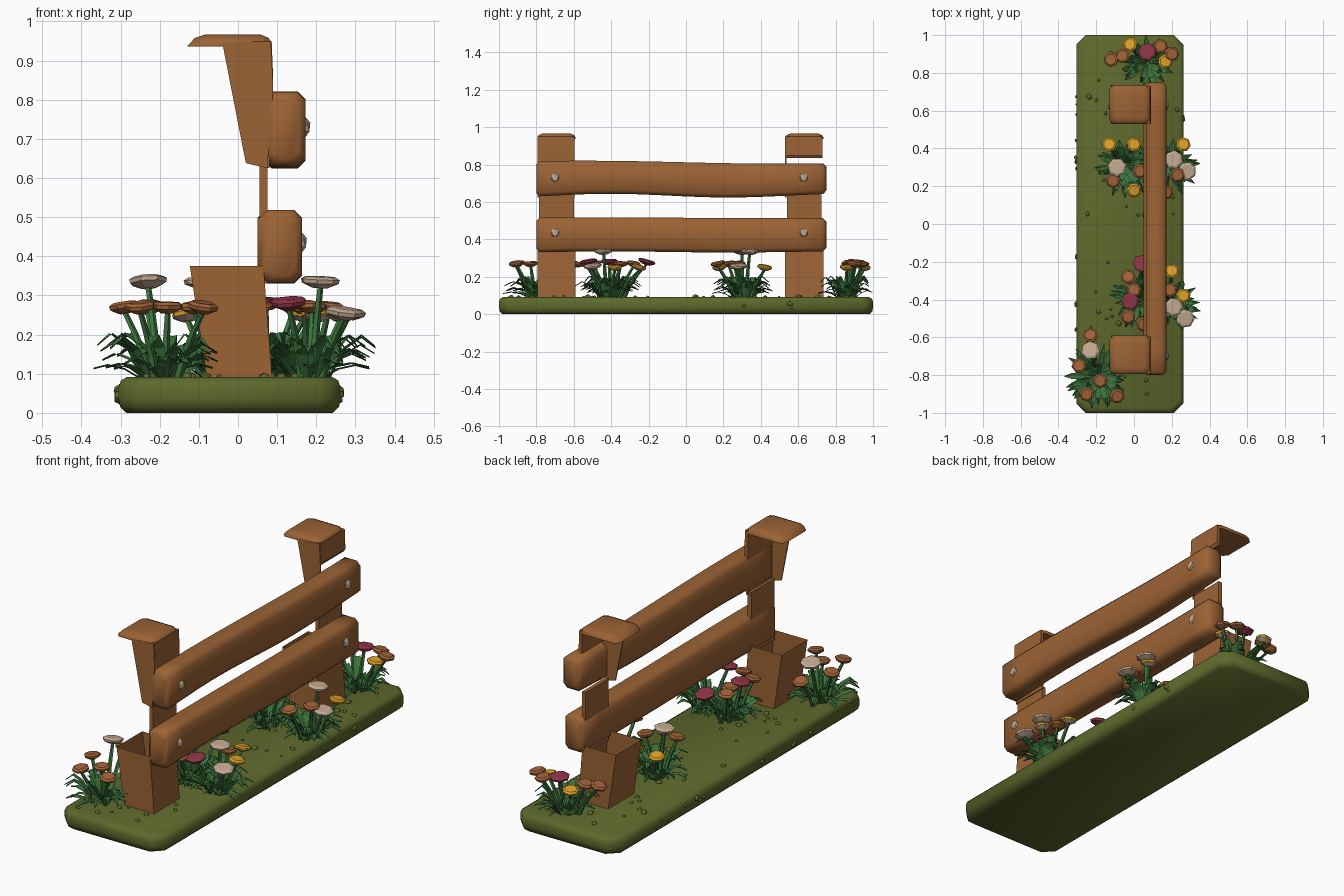
import bpy, bmesh, math, random
from mathutils import Vector, Matrix

random.seed(7)
if "Cube" in bpy.data.objects:
    bpy.data.objects.remove(bpy.data.objects["Cube"], do_unlink=True)


def material(name, r, g, b):
    m = bpy.data.materials.new(name)
    m.use_nodes = True
    m.diffuse_color = (r, g, b, 1)
    m.node_tree.nodes["Principled BSDF"].inputs["Base Color"].default_value = (r, g, b, 1)
    return m


WOOD = material("wood", .33, .125, .035)
MOSS = material("moss", .11, .14, .025)
LEAF = material("leaf green", .045, .17, .045)
RUST = material("rust petal", .36, .125, .04)
CREAM = material("cream petal", .56, .41, .29)
PLUM = material("plum petal", .27, .035, .06)
GOLD = material("gold petal", .72, .36, .02)


def finish(name, bm, mats, angle=35):
    bmesh.ops.recalc_face_normals(bm, faces=bm.faces)
    me = bpy.data.meshes.new(name)
    bm.to_mesh(me)
    bm.free()
    for m in mats:
        me.materials.append(m)
    ob = bpy.data.objects.new(name, me)
    bpy.context.collection.objects.link(ob)
    if angle:
        bpy.ops.object.select_all(action='DESELECT')
        ob.select_set(True)
        bpy.context.view_layer.objects.active = ob
        bpy.ops.object.shade_smooth_by_angle(angle=math.radians(angle))


def loft(bm, rings, caps=(True, True)):
    """Skin closed rings of points, optionally capping the ends."""
    vs = [[bm.verts.new(p) for p in r] for r in rings]
    n = len(vs[0])
    faces = [bm.faces.new((a[i], a[(i + 1) % n], b[(i + 1) % n], b[i]))
             for a, b in zip(vs, vs[1:]) for i in range(n)]
    ends = [bm.faces.new(r) for r, c in zip((vs[0], vs[-1]), caps) if c]
    return faces, ends


def circle(n, r, z=0):
    return [Vector((r * math.cos(k * math.tau / n), r * math.sin(k * math.tau / n), z)) for k in range(n)]


def chamfered(u0, u1, v0, v1, c):
    """Rectangle outline with cut corners."""
    return [(u0 + c, v0), (u1 - c, v0), (u1, v0 + c), (u1, v1 - c),
            (u1 - c, v1), (u0 + c, v1), (u0, v1 - c), (u0, v0 + c)]


def plate(name, outline, y0, y1):
    """Extrude an x-z outline along y."""
    bm = bmesh.new()
    loft(bm, [[(x, y, z) for x, z in outline] for y in (y0, y1)])
    finish(name, bm, [WOOD])


# Mossy ground slab with rounded edges
bm = bmesh.new()
loft(bm, [[(x, y, z) for x, y in chamfered(-.305 + i, .262 - i, -1 + i, 1 - i, .05)]
          for z, i in ((0, .02), (.015, .004), (.035, 0), (.065, 0), (.083, .006), (.092, .022))])
finish("ground", bm, [MOSS], 50)

# Small lumps on top of the ground and along its sides
bm = bmesh.new()
for i in range(75):
    s = random.uniform(.008, .02)
    if i < 60:
        p = (random.uniform(-.26, .23), random.uniform(-.94, .94), .092)
    else:
        p = (random.choice((-.302, .258)), random.uniform(-.85, .85), random.uniform(.03, .06))
    bmesh.ops.create_icosphere(bm, subdivisions=1, radius=s, matrix=Matrix.Translation(p)
                               @ Matrix.Rotation(random.random() * 3, 4, 'Z')
                               @ Matrix.Diagonal((.75, 1, .8, 1)))
finish("moss_lumps", bm, [MOSS], 50)


# Broken posts: hollow stump, thin backing, side wedge and overhanging cap
def post(tag, y0, y1, back_z):
    bm = bmesh.new()
    loft(bm, [[(x0, y0, z), (x1, y0, z), (x1, y1, z), (x0, y1, z)]
              for x0, x1, z in ((-.078, .088, .08), (-.123, .065, .375))], (True, False))
    finish(tag + "_stump", bm, [WOOD])
    plate(tag + "_backing", [(.055, .33), (.075, .33), (.075, .64), (.055, .64)], y0 + .01, y1 - .01)
    plate(tag + "_upper_backing", [(.07, back_z), (.08, back_z), (.09, .85), (.086, .95), (.07, .95)],
          y0 + .005, y1 - .005)
    plate(tag + "_side_wedge", [(.02, .638), (.075, .625), (.09, .83), (.084, .95), (-.04, .945)],
          y0, y0 + .006)
    bm = bmesh.new()
    loft(bm, [[(x, y, z) for x, y in chamfered(-.13 + a, .086 - b, y0 + b, y1 - b, .02)]
              for z, a, b in ((.936, 0, 0), (.945, .008, 0), (.958, .02, .008), (.966, .045, .028))])
    finish(tag + "_cap", bm, [WOOD], 50)


post("front_post", -.795, -.59, .625)
post("rear_post", .53, .735, .835)


# Wavy rails with softened ends
def rail(name, x0, x1, low, high, wave):
    start, end, soft = -.8, .75, .018
    ys = [start, start + soft] + [start + (end - start) * k / 12 for k in range(1, 12)] + [end - soft, end]
    rings = []
    for y in ys:
        t = soft if y in (start, end) else 0
        lo = low + wave * math.cos(5 * (y + .4))
        hi = high + wave * .8 * math.cos(3 * (y + .55))
        rings.append([(x, y, z) for x, z in chamfered(x0 + t, x1 - t, lo + t, hi - t, .02)])
    bm = bmesh.new()
    loft(bm, rings)
    finish(name, bm, [WOOD], 50)


rail("upper_rail", .066, .172, .634, .813, .01)
rail("lower_rail", .05, .163, .333, .516, .003)

# Pale nail heads on the rails
bm = bmesh.new()
for y in (-.7, .63):
    for x, z in ((.172, .73), (.163, .435)):
        bmesh.ops.create_icosphere(bm, subdivisions=1, radius=.026, matrix=Matrix.Translation((x, y, z))
                                   @ Matrix.Diagonal((.55, .9, 1, 1)))
finish("nail_heads", bm, [CREAM], 0)


def leaf(bm, base, ang, reach, height, width):
    """Folded blade that rises, then droops outward."""
    out = Vector((math.cos(ang), math.sin(ang), 0))
    side = Vector((-out.y, out.x, 0))
    prev = None
    for t, w in ((0, .6), (.35, 1), (.7, .8), (1, .08)):
        c = base + out * reach * t + Vector((0, 0, height * math.sin(t * 2.3)))
        row = [bm.verts.new(c + side * width * w * s + Vector((0, 0, abs(s) * .25 * width)))
               for s in (-.5, 0, .5)]
        if prev:
            for i in (0, 1):
                bm.faces.new((prev[i], prev[i + 1], row[i + 1], row[i]))
        prev = row


def stem(bm, a, b):
    """Tapered five-sided stalk bending from a to b."""
    rings = []
    for t in (0, .35, .7, 1):
        c = a.lerp(b, t ** 1.4)
        c.z = a.z + (b.z - a.z) * t
        rings.append([c + p for p in circle(5, .013 - .005 * t)])
    loft(bm, rings)


def bloom(bm, pos, lean, r, kind, under):
    """Shallow seven-sided flower head with its own underside colour."""
    axis = (Vector((0, 0, 1)) + lean).normalized()
    m = Matrix.Translation(pos) @ axis.to_track_quat('Z', 'Y').to_matrix().to_4x4()
    faces, ends = loft(bm, [[m @ p for p in circle(7, k * r, z)]
                            for k, z in ((.4, -.016), (.95, -.004), (1, .006), (.75, .013))])
    for f in faces + ends:
        f.material_index = kind
    for f in faces[:7]:
        f.material_index = under


# Petal kinds: material, height, radius, underside slot
KINDS = [(RUST, .27, .04, 0), (CREAM, .335, .05, 1), (PLUM, .28, .048, 2), (GOLD, .25, .04, 1)]


def flower_bed(name, cx, cy, spread, *groups):
    """Leaf tuft around a centre, with bloom positions grouped in KINDS order."""
    greens, heads = bmesh.new(), bmesh.new()
    for i in range(34):
        a = i * 2.4 + random.uniform(-.3, .3)
        k = random.uniform(0, .4) * spread
        base = Vector((cx + k * math.cos(a), cy + k * math.sin(a), .085))
        reach = min(random.uniform(.5, 1.05) * spread, spread * 1.1 - k)
        leaf(greens, base, a, reach, random.uniform(.03, .12), random.uniform(.026, .042))
    for kind, (group, (_, height, radius, under)) in enumerate(zip(groups, KINDS)):
        for i, (x, y) in enumerate(group):
            top = Vector((x, y, height - .08 * (i % 2) * (kind == 1)))
            lean = Vector((x - cx, y - cy, 0))
            foot = Vector((cx, cy, .08)) + lean * .35
            stem(greens, foot, top - Vector((0, 0, .012)))
            bloom(heads, top, lean * 1.5, radius, kind, under)
    finish(name + "_leaves", greens, [LEAF], 0)
    finish(name + "_blooms", heads, [k[0] for k in KINDS], 0)


flower_bed("front_bed", -.19, -.8, .165,
           [(-.23, -.59), (-.29, -.75), (-.18, -.83), (-.09, -.91), (-.25, -.9)], [(-.23, -.67)])
flower_bed("front_inner_bed", .03, -.4, .15,
           [(-.03, -.28), (-.03, -.49), (.05, -.53), (0, -.35)], [], [(-.02, -.41), (.04, -.21)])
flower_bed("front_outer_bed", .18, -.42, .16,
           [(.19, -.35)], [(.21, -.44), (.27, -.5)], [(.13, -.52)], [(.26, -.38), (.2, -.25)])
flower_bed("rear_inner_bed", -.05, .3, .15,
           [(-.11, .23), (.03, .28)], [(-.09, .3)], [], [(-.13, .42), (0, .42), (0, .18)])
flower_bed("rear_outer_bed", .18, .31, .155,
           [(.17, .17), (.23, .26)], [(.21, .34), (.28, .28)], [], [(.26, .42)])
flower_bed("rear_bed", .07, .85, .135,
           [(-.12, .87), (-.06, .89), (.14, .94), (.2, .9)], [], [(.07, .91)], [(-.02, .95), (.165, .86)])
